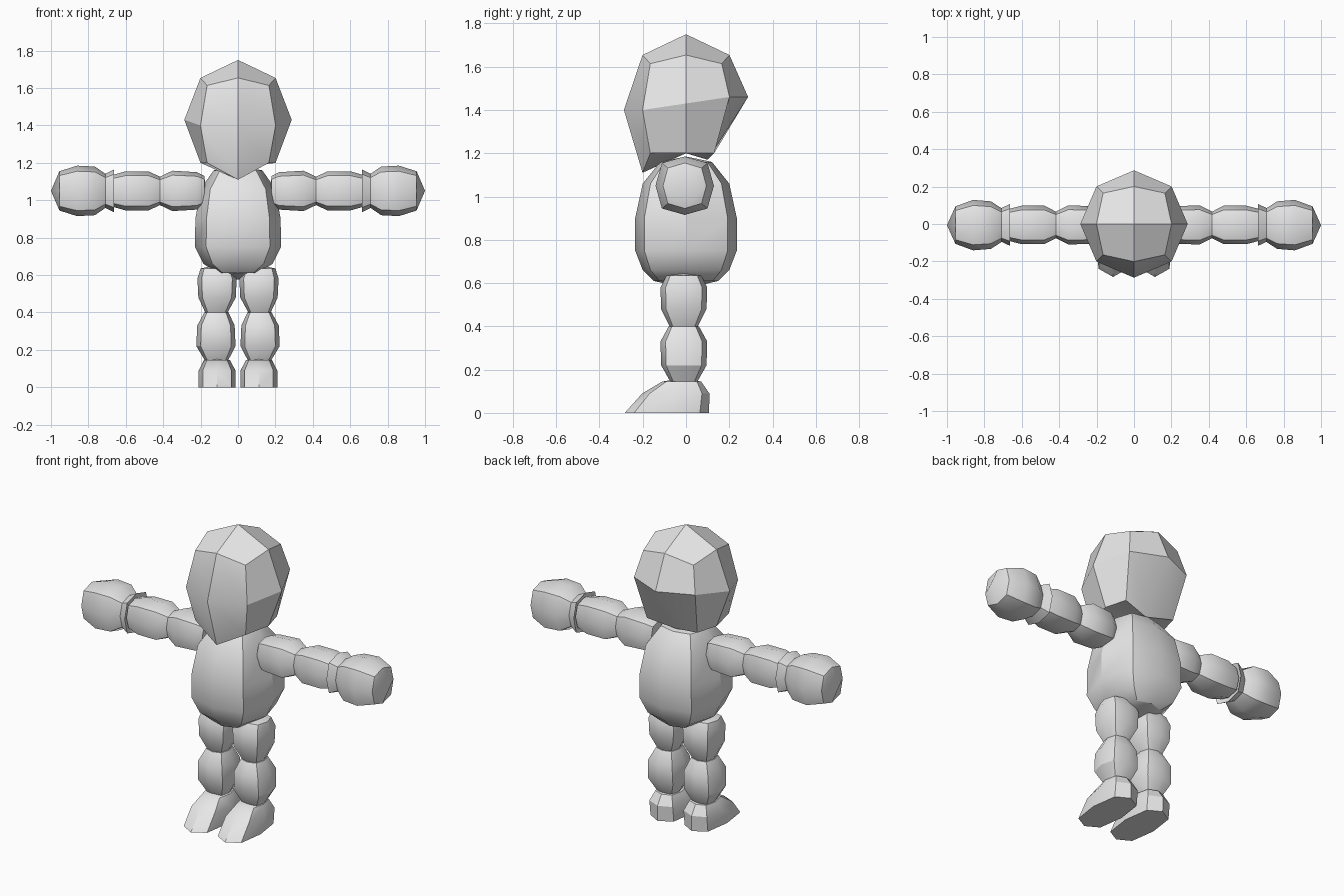
import bpy, bmesh, math
from mathutils import Vector

if "Cube" in bpy.data.objects:
    bpy.data.objects.remove(bpy.data.objects["Cube"])

grey = bpy.data.materials.new("plain_grey")
grey.diffuse_color = (0.8, 0.8, 0.8, 1)
grey.use_nodes = True
grey.node_tree.nodes["Principled BSDF"].inputs["Base Color"].default_value = grey.diffuse_color


def finish(name, bm, angle=32):
    bmesh.ops.recalc_face_normals(bm, faces=bm.faces)
    me = bpy.data.meshes.new(name)
    bm.to_mesh(me)
    bm.free()
    me.materials.append(grey)
    me.shade_smooth()
    me.set_sharp_from_angle(angle=math.radians(angle))
    ob = bpy.data.objects.new(name, me)
    bpy.context.collection.objects.link(ob)
    return ob


def barrel(name, rings, place, diag=(.78, .78), start=None, end=None):
    """Eight-sided loft. Each ring is (t, radius_a, radius_b, offset_a, offset_b);
    start and end are optional pole positions along the axis."""
    fa, fb = diag
    shape = [(1, 0), (fa, fb), (0, 1), (-fa, fb), (-1, 0), (-fa, -fb), (0, -1), (fa, -fb)]
    bm = bmesh.new()
    loops = [[bm.verts.new(place(oa + ra * a, ob + rb * b, t)) for a, b in shape]
             for t, ra, rb, oa, ob in rings]
    for low, high in zip(loops, loops[1:]):
        for i in range(8):
            j = (i + 1) % 8
            bm.faces.new((low[i], low[j], high[j], high[i]))
    for loop, ring, pole in ((loops[0], rings[0], start), (loops[-1], rings[-1], end)):
        if pole is None:
            bm.faces.new(loop)
            continue
        tip = bm.verts.new(place(ring[3], ring[4], pole))
        # cap of four quads meeting at the pole
        for i in range(0, 8, 2):
            bm.faces.new((loop[i], loop[i + 1], loop[(i + 2) % 8], tip))
    return finish(name, bm)


def upright(a, b, t):
    return Vector((a, b, t))


# Head: once-divided cube rounded into a ball, with a pulled-down chin
bm = bmesh.new()
bmesh.ops.create_cube(bm, size=2)
bmesh.ops.subdivide_edges(bm, edges=bm.edges[:], cuts=1, use_grid_fill=True)
for v in bm.verts:
    sx, sy, sz = (round(c) for c in v.co)
    f = {1: 1.0, 2: .7, 3: .575}[abs(sx) + abs(sy) + abs(sz)]
    x, y, z = sx * .287 * f, sy * .287 * f, 1.43 + sz * .32 * f
    if sz == 0:
        z += .03 * sy                     # face tilts slightly forward
    elif sz < 0:
        z = 1.2
        if sy < 0 and sx == 0:
            z = 1.11                      # chin point
        elif sy > 0:
            y, z = (.10, 1.17) if sx == 0 else (.13, 1.20)
    v.co = (x, y, z)
finish("head", bm, 30)

# Torso
barrel("torso", [(.61, .11, .15, 0, 0), (.66, .185, .20, 0, 0), (.75, .23, .235, 0, 0),
                 (.90, .228, .235, 0, 0), (1.06, .20, .20, 0, 0), (1.16, .13, .12, 0, 0)],
       upright, (.74, .82), start=.575, end=1.185)

for side, tag in ((-1, "left"), (1, "right")):
    def leg(a, b, t, s=side):
        return Vector((s * a, b, t))

    def arm(a, b, t, s=side):
        return Vector((s * t, a, 1.05 + b))

    # Legs
    barrel("upper_leg_" + tag, [(.40, .06, .065, .115, -.01), (.48, .10, .105, .112, -.01),
                                (.58, .105, .108, .112, -.01), (.635, .085, .08, .115, -.01)],
           leg, start=.395, end=.655)
    barrel("lower_leg_" + tag, [(.14, .06, .06, .115, -.01), (.22, .105, .105, .118, -.01),
                                (.33, .10, .108, .118, -.01), (.40, .065, .07, .115, -.01)],
           leg, start=.135, end=.405)

    # Foot with flat sole and pointed toe
    barrel("foot_" + tag, [(0, .098, .195, .112, -.088), (.09, .098, .155, .112, -.047),
                           (.145, .07, .09, .112, -.02)], leg, end=.16)

    # Arms
    barrel("upper_arm_" + tag, [(.18, .075, .08, -.005, 0), (.22, .10, .10, -.005, 0),
                                (.35, .105, .108, -.005, 0), (.42, .07, .075, -.005, 0)],
           arm, start=.17, end=.425)
    barrel("forearm_" + tag, [(.415, .07, .075, -.005, 0), (.48, .103, .105, -.005, 0),
                              (.60, .103, .105, -.005, 0), (.67, .085, .085, -.005, 0)],
           arm, start=.41, end=.68)

    # Flared glove cuff and rounded hand
    barrel("cuff_" + tag, [(.68, .08, .08, -.005, 0), (.662, .112, .115, -.005, 0),
                           (.72, .085, .085, -.005, 0)], arm)
    barrel("hand_" + tag, [(.70, .085, .085, -.006, 0), (.765, .127, .13, -.006, 0),
                           (.86, .135, .135, -.006, 0), (.955, .10, .105, -.006, 0)],
           arm, start=.695, end=1.0)
